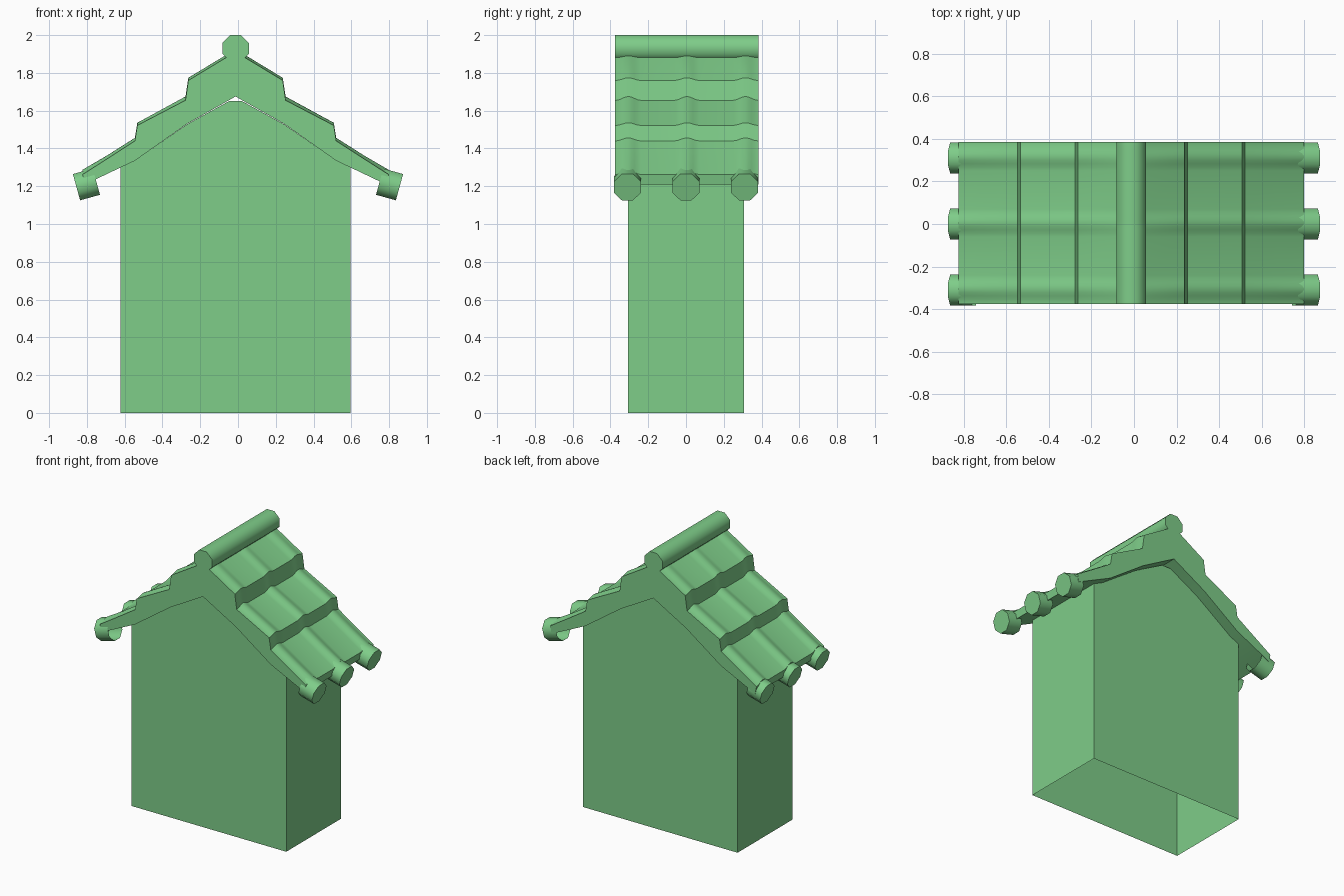
import bpy, bmesh, math
from mathutils import Matrix, Vector

cube = bpy.data.objects.get("Cube")
if cube:
    bpy.data.objects.remove(cube, do_unlink=True)

green = bpy.data.materials.new("leaf_green")
green.use_nodes = True
colour = (0.21, 0.61, 0.25, 1)
green.diffuse_color = colour
green.node_tree.nodes["Principled BSDF"].inputs["Base Color"].default_value = colour

CX, CY = -0.013, 0.005          # ridge line position
BUMPS = (-0.31, 0.0, 0.31)      # rounded tile columns
HALF = 0.38                     # half depth of the roof


def finish(name, bm, smooth=None):
    bmesh.ops.recalc_face_normals(bm, faces=bm.faces[:])
    mesh = bpy.data.meshes.new(name)
    bm.to_mesh(mesh)
    bm.free()
    mesh.materials.append(green)
    obj = bpy.data.objects.new(name, mesh)
    bpy.context.collection.objects.link(obj)
    if smooth:
        bpy.ops.object.select_all(action='DESELECT')
        obj.select_set(True)
        bpy.context.view_layer.objects.active = obj
        bpy.ops.object.shade_smooth_by_angle(angle=math.radians(smooth))
    return obj


def octagon_tube(name, start, end, radius, open_start=False):
    """Eight-sided cylinder between two points, flat side up."""
    start, end = Vector(start), Vector(end)
    axis = (end - start).normalized()
    side = axis.cross(Vector((0, 0, 1))).normalized()
    up = side.cross(axis)
    bm = bmesh.new()
    rings = []
    for p in (start, end):
        ring = []
        for i in range(8):
            a = math.pi * (i + 0.5) / 4
            ring.append(bm.verts.new(p + (side * math.cos(a) + up * math.sin(a)) * radius))
        rings.append(ring)
    for i in range(8):
        j = (i + 1) % 8
        bm.faces.new((rings[0][i], rings[0][j], rings[1][j], rings[1][i]))
    bm.faces.new(rings[1])
    if not open_start:
        bm.faces.new(rings[0])
    return finish(name, bm, 50)


# Walls: gabled shell with a blunt peak, open underneath
right = [(0.608, 0), (0.608, 1.30), (0.52, 1.345), (0.257, 1.528), (0.035, 1.65)]
outline = right + [(-x, z) for x, z in reversed(right)]
bm = bmesh.new()
ends = [[bm.verts.new((x + CX, y, z)) for x, z in outline] for y in (-0.308, 0.308)]
for ring in ends:
    bm.faces.new(ring)
for i in range(len(outline) - 1):
    bm.faces.new((ends[0][i], ends[0][i + 1], ends[1][i + 1], ends[1][i]))
finish("walls", bm)

# Roof: stepped tile profile (distance, height, bump lift), mirrored about the ridge
top = [(0.0, 1.91, 0), (0.055, 1.878, 0.014), (0.25, 1.76, 0.014), (0.265, 1.655, 0.02),
       (0.52, 1.522, 0.014), (0.533, 1.44, 0.016), (0.68, 1.345, 0.018), (0.81, 1.262, 0.025)]
under = [(0.80, 1.208, 0), (0.533, 1.335, 0), (0.257, 1.53, 0), (0.0, 1.675, 0)]
half = top + under
profile = half + [(-d, z, b) for d, z, b in reversed(half[1:-1])]


def lift(y):
    nearest = min(abs(y - c) for c in BUMPS)
    return 0.5 + 0.5 * math.cos(math.pi * nearest / 0.065) if nearest < 0.065 else 0


columns = {-HALF, HALF}
for c in BUMPS:
    columns.update(c + k * 0.01625 for k in range(-4, 5))
bm = bmesh.new()
rings = [[bm.verts.new((CX + d, CY + y, z + b * lift(y))) for d, z, b in profile]
         for y in sorted(columns)]
count = len(profile)
for a, b in zip(rings, rings[1:]):
    for i in range(count):
        j = (i + 1) % count
        bm.faces.new((a[i], a[j], b[j], b[i]))
bm.faces.new(rings[0])
bm.faces.new(rings[-1])
finish("tiled_roof", bm, 30)

# Ridge roll
octagon_tube("ridge_roll", (CX, CY - HALF, 1.93), (CX, CY + HALF, 1.93), 0.0758)

# Round tile ends along both eaves, hollow at the back
for label, s in (("left", 1), ("right", -1)):
    for n, y in enumerate(BUMPS):
        octagon_tube(f"{label}_eave_tile_end_{n + 1}",
                     (s * 0.75, y, 1.224), (s * 0.855, y, 1.195), 0.078, open_start=True)
